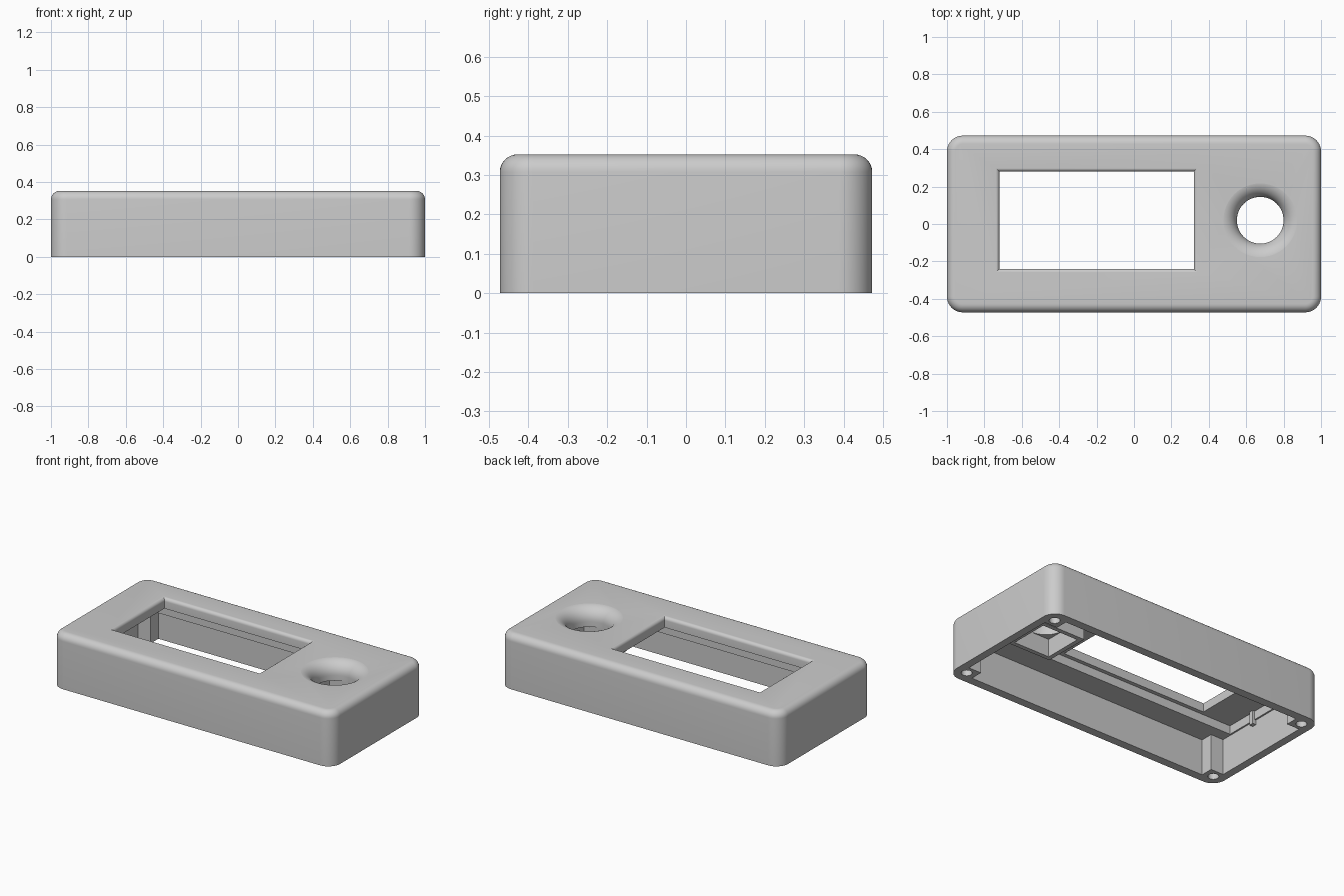
import bpy, bmesh, math

if "Cube" in bpy.data.objects:
    bpy.data.objects.remove(bpy.data.objects["Cube"])

grey = bpy.data.materials.new("plain_grey")
grey.diffuse_color = (0.6, 0.6, 0.6, 1)
grey.use_nodes = True
grey.node_tree.nodes["Principled BSDF"].inputs["Base Color"].default_value = grey.diffuse_color


def loft(name, rings):
    """Closed solid through matching rings listed from bottom to top."""
    bm = bmesh.new()
    rows = [[bm.verts.new(p) for p in ring] for ring in rings]
    n = len(rows[0])
    for lo, hi in zip(rows, rows[1:]):
        for i in range(n):
            j = (i + 1) % n
            bm.faces.new((lo[i], lo[j], hi[j], hi[i]))
    bm.faces.new(rows[0][::-1])
    bm.faces.new(rows[-1])
    bmesh.ops.recalc_face_normals(bm, faces=bm.faces)
    mesh = bpy.data.meshes.new(name)
    bm.to_mesh(mesh)
    bm.free()
    mesh.materials.append(grey)
    ob = bpy.data.objects.new(name, mesh)
    bpy.context.collection.objects.link(ob)
    return ob


def rounded(hx, hy, r, z, seg=10):
    pts = []
    for k, (sx, sy) in enumerate(((1, 1), (-1, 1), (-1, -1), (1, -1))):
        for i in range(seg + 1):
            a = math.pi / 2 * (k + i / seg)
            pts.append((sx * (hx - r) + r * math.cos(a),
                        sy * (hy - r) + r * math.sin(a), z))
    return pts


def rect(x0, x1, y0, y1, z):
    return [(x0, y0, z), (x1, y0, z), (x1, y1, z), (x0, y1, z)]


def box(name, x0, x1, y0, y1, z0, z1):
    return loft(name, [rect(x0, x1, y0, y1, z0), rect(x0, x1, y0, y1, z1)])


def circle(cx, cy, r, z, n):
    return [(cx + r * math.cos(2 * math.pi * i / n),
             cy + r * math.sin(2 * math.pi * i / n), z) for i in range(n)]


def combine(target, tool, op="DIFFERENCE"):
    mod = target.modifiers.new("bool", "BOOLEAN")
    mod.operation, mod.solver, mod.object = op, "EXACT", tool
    bpy.ops.object.select_all(action="DESELECT")
    bpy.context.view_layer.objects.active = target
    target.select_set(True)
    bpy.ops.object.modifier_apply(modifier=mod.name)
    bpy.data.objects.remove(tool, do_unlink=True)


HX, HY, TOP, R, F = 1.0, 0.4725, 0.352, 0.085, 0.045

# Outer shell with rounded corners and a filleted top edge
rings = [rounded(HX, HY, R, 0)]
for i in range(9):
    a = math.pi / 2 * i / 8
    d = F * (1 - math.cos(a))
    rings.append(rounded(HX - d, HY - d, R - d, TOP - F + F * math.sin(a)))
case = loft("case_shell", rings)

# Main cavity, notched at the corners to leave the screw posts
CX, CY, PX, PY = 0.95, 0.418, 0.86, 0.338
outline = []
for sx, sy in ((1, 1), (-1, 1), (-1, -1), (1, -1)):
    corner = [(CX, PY), (PX, PY), (PX, CY)]
    if sx * sy < 0:
        corner.reverse()
    outline += [(sx * x, sy * y) for x, y in corner]
combine(case, loft("cavity", [[(x, y, z) for x, y in outline] for z in (-0.1, 0.23)]))

# Shallow recess for the display board under the lid
combine(case, box("board_recess", -0.94, 0.9, -0.265, 0.305, 0.15, 0.285))

# Small locating rib on the end wall
combine(case, box("end_rib", -0.97, -0.925, -0.075, -0.045, 0.2, 0.30), "UNION")

# Knob housing under the lid, with its square pocket
KX, KY = 0.675, 0.02
combine(case, box("knob_housing", KX - 0.155, KX + 0.155, KY - 0.155, KY + 0.155,
                  0.12, 0.31), "UNION")
combine(case, box("knob_pocket", KX - 0.127, KX + 0.127, KY - 0.127, KY + 0.127,
                  0.0, 0.235))

# Knob hole flaring smoothly into the lid
flare = [(0.125, 0.1)]
for i in range(11):
    a = math.pi / 2 * i / 10
    flare.append((0.21 - 0.085 * math.cos(a), 0.268 + 0.085 * math.sin(a)))
flare.append((0.21, 0.4))
combine(case, loft("knob_hole", [circle(KX, KY, r, z, 48) for r, z in flare]))

# Display window with a rounded lip
E = 0.022
lip = [(0, 0.2)]
for i in range(7):
    a = math.pi / 2 * i / 6
    lip.append((E * (1 - math.cos(a)), TOP + 0.0005 - E + E * math.sin(a)))
lip.append((E, 0.4))
combine(case, loft("window", [rect(-0.72 - d, 0.32 + d, -0.24 - d, 0.28 + d, z)
                              for d, z in lip]))

# Screw holes in the corner posts
for sx in (-1, 1):
    for sy in (-1, 1):
        combine(case, loft("screw_hole", [circle(sx * 0.922, sy * 0.392, 0.032, z, 20)
                                          for z in (-0.1, 0.2)]))

bpy.ops.object.select_all(action="DESELECT")
case.select_set(True)
bpy.context.view_layer.objects.active = case
bpy.ops.object.shade_smooth_by_angle(angle=math.radians(30))
